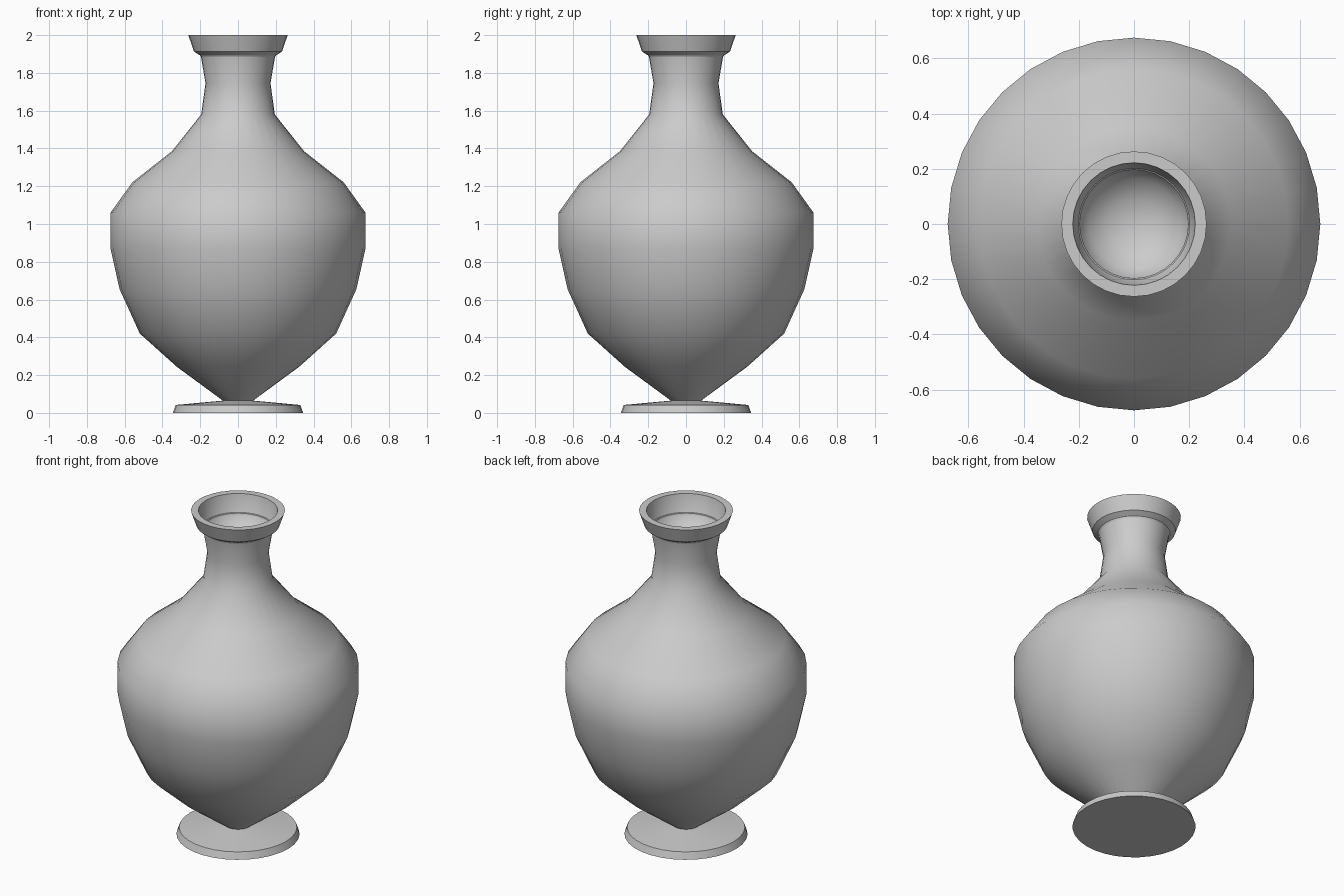
import bpy, bmesh, math

if "Cube" in bpy.data.objects:
    bpy.data.objects.remove(bpy.data.objects["Cube"])

SIDES = 32


def lathe(name, profile, angle):
    """Revolve (radius, height) points around z; radius 0 makes a pole."""
    bm = bmesh.new()
    rings = []
    for r, z in profile:
        if r == 0:
            rings.append([bm.verts.new((0, 0, z))] * SIDES)
        else:
            rings.append([bm.verts.new((r * math.cos(2 * math.pi * i / SIDES),
                                        r * math.sin(2 * math.pi * i / SIDES), z))
                          for i in range(SIDES)])
    for a, b in zip(rings, rings[1:]):
        for i in range(SIDES):
            j = (i + 1) % SIDES
            corners = list(dict.fromkeys((a[i], a[j], b[j], b[i])))
            bm.faces.new(corners)
    mesh = bpy.data.meshes.new(name)
    bm.to_mesh(mesh)
    bm.free()
    obj = bpy.data.objects.new(name, mesh)
    bpy.context.collection.objects.link(obj)
    bpy.ops.object.select_all(action='DESELECT')
    obj.select_set(True)
    bpy.context.view_layer.objects.active = obj
    bpy.ops.object.shade_smooth_by_angle(angle=math.radians(angle))
    return obj


# Foot: low bevelled disc
lathe("foot", [(0, 0), (0.345, 0), (0.33, 0.042), (0.08, 0.065)], 30)

# Body and neck: smooth continuous shell
lathe("body", [(0.08, 0.065), (0.325, 0.245), (0.52, 0.42), (0.627, 0.655),
               (0.675, 0.87), (0.675, 1.06), (0.56, 1.22), (0.35, 1.385),
               (0.195, 1.58), (0.172, 1.745), (0.197, 1.89)], 60)

# Lip: flared collar with a shallow rounded hollow inside
lathe("lip", [(0.197, 1.89), (0.233, 1.913), (0.263, 2.0), (0.222, 2.0),
              (0.203, 1.895), (0.165, 1.835), (0.09, 1.79), (0, 1.775)], 30)
